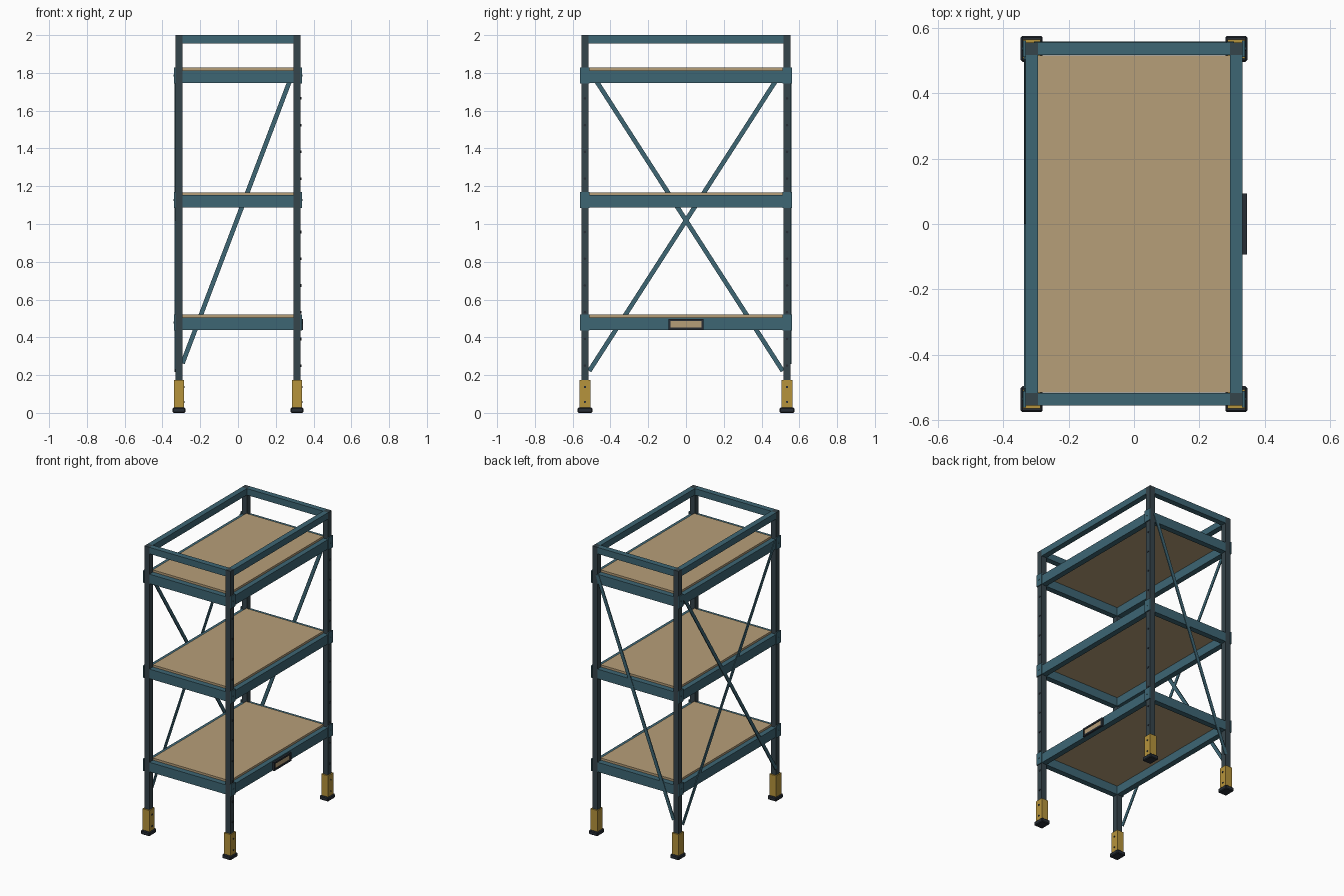
import bpy
import math
from mathutils import Matrix, Vector

if "Cube" in bpy.data.objects:
    bpy.data.objects.remove(bpy.data.objects["Cube"])


def material(name, rgb):
    m = bpy.data.materials.new(name)
    m.diffuse_color = (*rgb, 1)
    m.use_nodes = True
    m.node_tree.nodes["Principled BSDF"].inputs["Base Color"].default_value = m.diffuse_color
    return m


TEAL = material("teal paint", (0.047, 0.133, 0.175))
SLATE = material("slate post", (0.036, 0.058, 0.070))
WOOD = material("tan board", (0.470, 0.342, 0.190))
GOLD = material("ochre sleeve", (0.470, 0.296, 0.045))
RUBBER = material("dark rubber", (0.020, 0.027, 0.036))


def finish(ob, name, mat, bevel=0):
    ob.name = name
    ob.data.materials.append(mat)
    if bevel:
        b = ob.modifiers.new("bevel", 'BEVEL')
        b.width, b.segments = bevel, 1
    return ob


def box(name, lo, hi, mat, bevel=0):
    bpy.ops.mesh.primitive_cube_add(size=1)
    ob = bpy.context.object
    lo, hi = Vector(lo), Vector(hi)
    size = hi - lo
    ob.data.transform(Matrix.Translation((lo + hi) / 2) @ Matrix.Diagonal((*size, 1)))
    return finish(ob, name, mat, bevel)


def bolt(name, x, y, z, r, depth, mat):
    # short disc facing along x
    bpy.ops.mesh.primitive_cylinder_add(vertices=8, radius=r, depth=depth,
                                        location=(x, y, z), rotation=(0, math.pi / 2, 0))
    return finish(bpy.context.object, name, mat)


def brace(name, a, b, width, thick, normal, mat):
    # flat bar from a to b, its thin side along normal
    a, b, n = Vector(a), Vector(b), Vector(normal)
    d = (b - a).normalized()
    s = n.cross(d)
    bpy.ops.mesh.primitive_cube_add(size=1)
    ob = bpy.context.object
    rot = Matrix((s, n, d)).transposed().to_4x4()
    scale = Matrix.Diagonal((width, thick, (b - a).length, 1))
    ob.data.transform(Matrix.Translation((a + b) / 2) @ rot @ scale)
    return finish(ob, name, mat)


PX, PY, H = 0.3125, 0.535, 0.0195     # post centres and half width
IX, IY = PX - H, PY - H               # inner faces of the posts
OX, OY = PX + H, PY + H               # outer faces of the posts
SHELVES = (0.44, 1.0875, 1.7475)      # undersides of the shelf beams
BEAM, DECK = 0.066, 0.014

# corner posts with sleeves, feet and bolts
for sx in (-1, 1):
    for sy in (-1, 1):
        x, y = sx * PX, sy * PY
        box("post", (x - H, y - H, 0.03), (x + H, y + H, 2.0), SLATE)
        box("foot_sleeve", (x - 0.0265, y - 0.029, 0.028), (x + 0.0265, y + 0.029, 0.175), GOLD)
        box("foot_pad", (x - 0.0335, y - 0.0395, 0), (x + 0.0335, y + 0.0395, 0.028), RUBBER, 0.005)
        for z in (0.058, 0.137):
            bolt("sleeve_bolt", x + 0.027, y, z, 0.006, 0.005, RUBBER)
        # gusset plates on the outer sides, one per shelf
        for z in SHELVES:
            xs = sorted((sx * (OX - 0.002), sx * (OX + 0.007)))
            box("gusset", (xs[0], y - 0.025, z - 0.003), (xs[1], y + 0.025, z + 0.081), TEAL)
            bolt("gusset_bolt", sx * (OX + 0.0075), y, z + 0.039, 0.005, 0.004, TEAL)
        # row of adjustment studs up the right posts
        if sx > 0:
            for i in range(11):
                z = 0.25 + i * 0.1415
                if all(not s - 0.01 < z < s + 0.09 for s in SHELVES):
                    bolt("post_stud", OX, y, z, 0.007, 0.006, RUBBER)


def rail_ring(name, z0, z1):
    # four rails fitted between the posts
    for s in (-1, 1):
        ys = sorted((s * IY, s * OY))
        xs = sorted((s * IX, s * OX))
        box(name + "_end", (-IX, ys[0], z0), (IX, ys[1], z1), TEAL)
        box(name + "_side", (xs[0], -IY, z0), (xs[1], IY, z1), TEAL)


# shelves and top guard rail
for z in SHELVES:
    rail_ring("shelf_beam", z, z + BEAM)
    box("shelf_board", (-IX - 0.004, -IY + 0.001, z + BEAM - 0.006),
        (IX + 0.004, IY - 0.001, z + BEAM + DECK), WOOD)
rail_ring("top_rail", 1.955, 2.0)

# crossed braces on the left side, single brace at the back
for s in (-1, 1):
    brace("side_brace", (-OX - 0.001, s * 0.512, 0.222), (-OX - 0.001, -s * 0.512, 1.815),
          0.024, 0.006, (1, 0, 0), TEAL)
brace("back_brace", (-0.294, OY, 0.262), (0.294, OY, 1.81), 0.024, 0.006, (0, 1, 0), TEAL)

# framed label holder on the lowest right beam
LX, Y0, Y1, Z0, Z1, F = OX - 0.001, -0.093, 0.093, 0.439, 0.498, 0.012
box("label_card", (LX, Y0 + F, Z0 + F), (LX + 0.009, Y1 - F, Z1 - F), WOOD)
for z in (Z0, Z1 - F):
    box("label_frame", (LX, Y0, z), (0.345, Y1, z + F), RUBBER)
for y in (Y0, Y1 - F):
    box("label_frame", (LX, y, Z0 + F), (0.345, y + F, Z1 - F), RUBBER)
